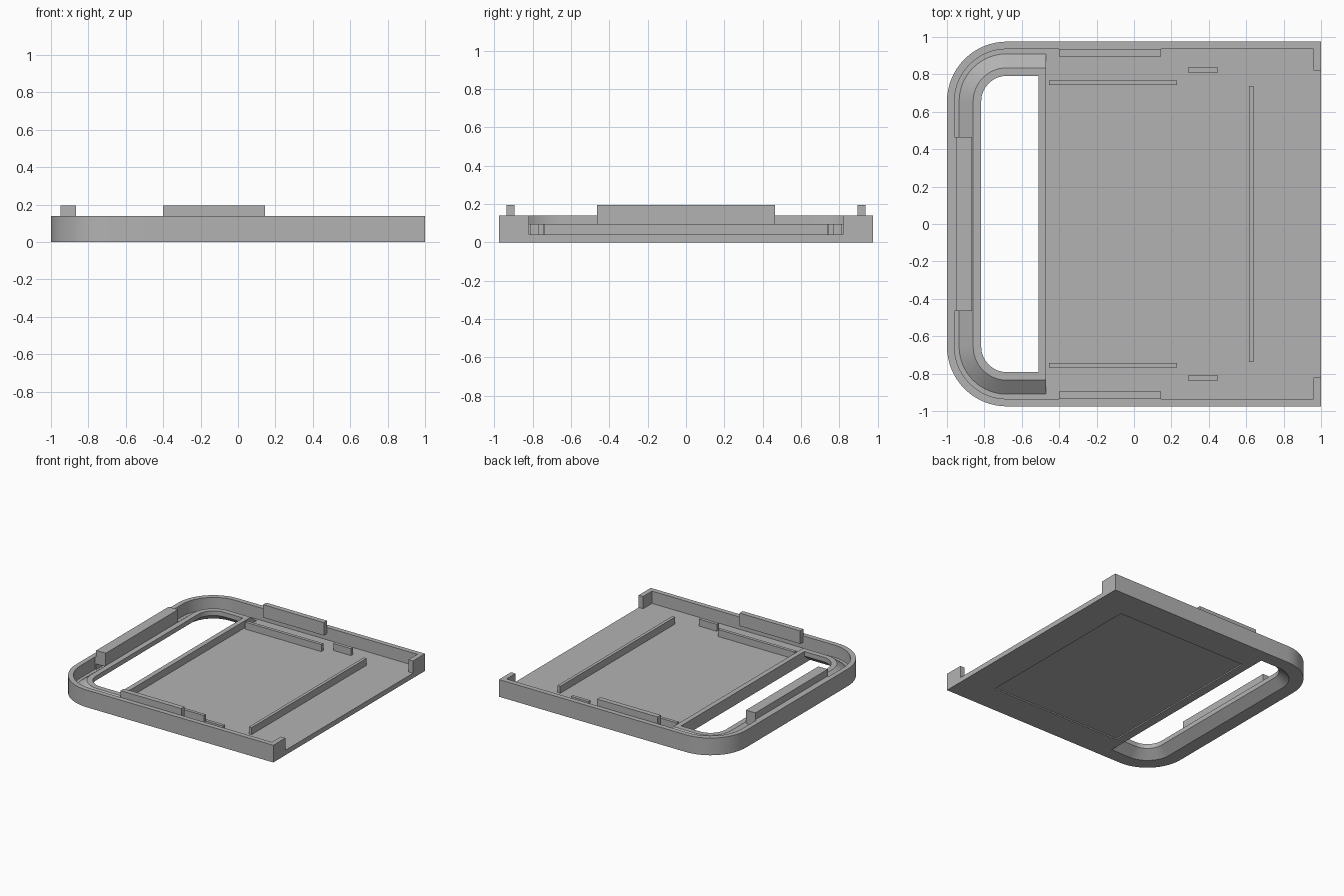
import bpy, bmesh, math

cube = bpy.data.objects.get("Cube")
if cube:
    bpy.data.objects.remove(cube, do_unlink=True)

HALF_X, HALF_Y, CORNER = 1.0, 0.975, 0.32
FLOOR, RIB, WALL, TAB = 0.04, 0.097, 0.14, 0.195
JOIN = -0.47          # where the handle meets the tray

gray = bpy.data.materials.new("plain gray")
gray.use_nodes = True
gray.diffuse_color = (0.45, 0.45, 0.45, 1)
gray.node_tree.nodes["Principled BSDF"].inputs["Base Color"].default_value = (0.45, 0.45, 0.45, 1)


def finish(name, bm):
    bmesh.ops.recalc_face_normals(bm, faces=bm.faces[:])
    mesh = bpy.data.meshes.new(name)
    bm.to_mesh(mesh)
    bm.free()
    mesh.materials.append(gray)
    obj = bpy.data.objects.new(name, mesh)
    bpy.context.collection.objects.link(obj)
    return obj


def box_mesh(x, y, z):
    bm = bmesh.new()
    bmesh.ops.create_cube(bm, size=1)
    for v in bm.verts:
        v.co = [(r[0] + r[1]) / 2 + c * (r[1] - r[0]) for c, r in zip(v.co, (x, y, z))]
    return bm


def box(name, x, y, z):
    return finish(name, box_mesh(x, y, z))


def pair(name, x, y, z):
    """Matching boxes on the left and right edges of the tray."""
    box("back_" + name, x, y, z)
    box("front_" + name, x, (-y[1], -y[0]), z)


def u_path(inset, steps=16):
    """Rounded U around the handle end, moved inward by inset."""
    r = CORNER - inset
    cx, cy = CORNER - HALF_X, HALF_Y - CORNER
    pts = [(JOIN, HALF_Y - inset)]
    for side, start in ((1, 90), (-1, 180)):
        for i in range(steps + 1):
            a = math.radians(start + 90 * i / steps)
            pts.append((cx + r * math.cos(a), side * cy + r * math.sin(a)))
    return pts + [(JOIN, inset - HALF_Y)]


# Handle: one cross-section swept around the U, with a sloped grip
section = [(0, 0), (0, WALL), (0.04, WALL), (0.04, FLOOR), (0.065, FLOOR),
           (0.14, RIB), (0.183, RIB), (0.183, 0.06), (0.108, 0)]
bm = bmesh.new()
rails = [[bm.verts.new((x, y, z)) for x, y in u_path(d)] for d, z in section]
for a, b in zip(rails, rails[1:] + rails[:1]):
    for i in range(len(a) - 1):
        bm.faces.new((a[i], a[i + 1], b[i + 1], b[i]))
for end in (0, -1):
    bm.faces.new([rail[end] for rail in rails])
handle = finish("handle", bm)
bpy.ops.object.select_all(action="DESELECT")
handle.select_set(True)
bpy.context.view_layer.objects.active = handle
bpy.ops.object.shade_smooth_by_angle(angle=math.radians(30))

# Floor plate with a shallow rectangular recess underneath
bm = box_mesh((-0.51, HALF_X), (-0.94, 0.94), (0, FLOOR))
bm.normal_update()
under = min(bm.faces, key=lambda f: f.calc_center_median().z)
bmesh.ops.inset_individual(bm, faces=[under], thickness=0.2)
for v in under.verts:
    v.co.x = 0.74 if v.co.x > 0.2 else -0.44
    v.co.y = math.copysign(0.73, v.co.y)
recess = bmesh.ops.extrude_discrete_faces(bm, faces=[under])["faces"][0]
bmesh.ops.translate(bm, verts=recess.verts[:], vec=(0, 0, 0.01))
finish("floor_plate", bm)

# Rim walls, end posts and the wall beside the handle opening
pair("side_wall", (JOIN, HALF_X), (0.935, HALF_Y), (0, WALL))
pair("end_post", (0.96, HALF_X), (0.82, 0.94), (FLOOR, WALL))
box("cross_wall", (-0.51, JOIN), (-0.835, 0.835), (0, RIB))

# Raised tabs on the rim
pair("side_tab", (-0.4, 0.145), (0.895, 0.936), (0.09, TAB))
box("handle_tab", (-0.95, -0.865), (-0.465, 0.465), (0.085, TAB))
box("handle_tab_base", (-0.961, -0.95), (-0.465, 0.465), (FLOOR, WALL))

# Locating ribs on the floor
pair("long_rib", (-0.455, 0.23), (0.742, 0.768), (FLOOR, RIB))
pair("short_rib", (0.29, 0.45), (0.81, 0.837), (FLOOR, RIB))
box("end_rib", (0.615, 0.64), (-0.738, 0.738), (FLOOR, RIB))
